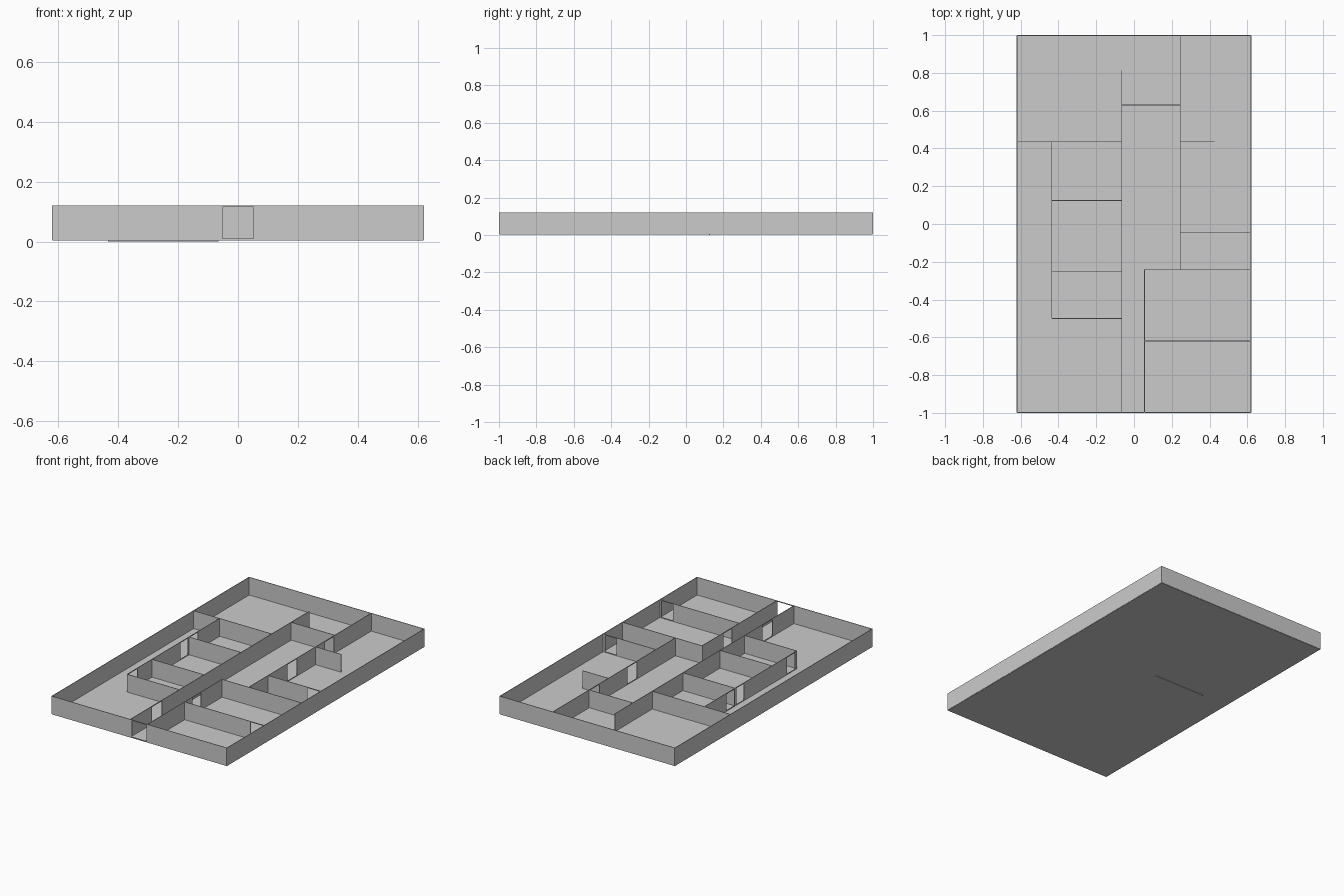
import bpy, bmesh
from mathutils import Matrix, Vector

if "Cube" in bpy.data.objects:
    bpy.data.objects.remove(bpy.data.objects["Cube"])

T = 0.004            # wall thickness
Z0, Z1 = 0.005, 0.12  # wall bottom and top
SILL, HEAD = 0.01, 0.115
X, Y = 0.62, 0.998


def add_box(bm, lo, hi):
    lo, hi = Vector(lo), Vector(hi)
    m = Matrix.Translation((lo + hi) / 2) @ Matrix.Diagonal((hi - lo).to_4d())
    bmesh.ops.create_cube(bm, size=1, matrix=m)


def finish(name, bm):
    me = bpy.data.meshes.new(name)
    bm.to_mesh(me)
    bm.free()
    bpy.context.collection.objects.link(bpy.data.objects.new(name, me))


def wall(name, axis, pos, a, b, doors=(), base=Z0):
    """Wall running along axis from a to b, with door openings (start, end)."""
    bm = bmesh.new()

    def piece(s, e, z0, z1):
        if axis == 'x':
            add_box(bm, (s, pos - T / 2, z0), (e, pos + T / 2, z1))
        else:
            add_box(bm, (pos - T / 2, s, z0), (pos + T / 2, e, z1))

    start = a
    for s, e in doors:
        piece(start, s, base, Z1)
        piece(s, e, base, SILL)   # threshold
        piece(s, e, HEAD, Z1)     # lintel
        start = e
    piece(start, b, base, Z1)
    finish(name, bm)


# Floor slab
bm = bmesh.new()
add_box(bm, (-X, -Y, 0.003), (X, Y, 0.006))
finish("floor", bm)

# Outer walls
wall("front_wall", 'x', -Y, -X, X, [(-0.052, 0.051)])
wall("back_wall", 'x', Y, -X, X)
wall("left_wall", 'y', -X, -Y, Y)
wall("right_wall", 'y', X, -Y, Y)

# Long partitions along the depth
wall("hall_left_wall", 'y', -0.065, -Y, 0.812, [(-0.78, -0.68)])
wall("left_rooms_wall", 'y', -0.435, -0.5, 0.435,
     [(-0.48, -0.40), (0.035, 0.115), (0.135, 0.215)])
wall("hall_right_wall", 'y', 0.245, -0.242, Y, [(0.15, 0.245), (0.53, 0.62)])
wall("entry_right_wall", 'y', 0.056, -Y, -0.242, [(-0.545, -0.455)])

# Cross partitions
wall("left_back_cross_wall", 'x', 0.435, -X, -0.065)
wall("left_cross_wall_low", 'x', 0.125, -0.435, -0.065, base=0.0)
wall("left_cross_wall_mid", 'x', -0.25, -0.435, -0.065)
wall("left_cross_wall_front", 'x', -0.5, -0.435, -0.065)
wall("hall_end_wall", 'x', 0.63, -0.065, 0.245)
wall("right_stub_wall", 'x', 0.435, 0.245, 0.427)
wall("right_cross_wall_back", 'x', -0.046, 0.245, X, [(0.525, 0.605)])
wall("right_cross_wall_mid", 'x', -0.242, 0.056, X)
wall("right_cross_wall_front", 'x', -0.62, 0.056, X, [(0.525, 0.605)])
